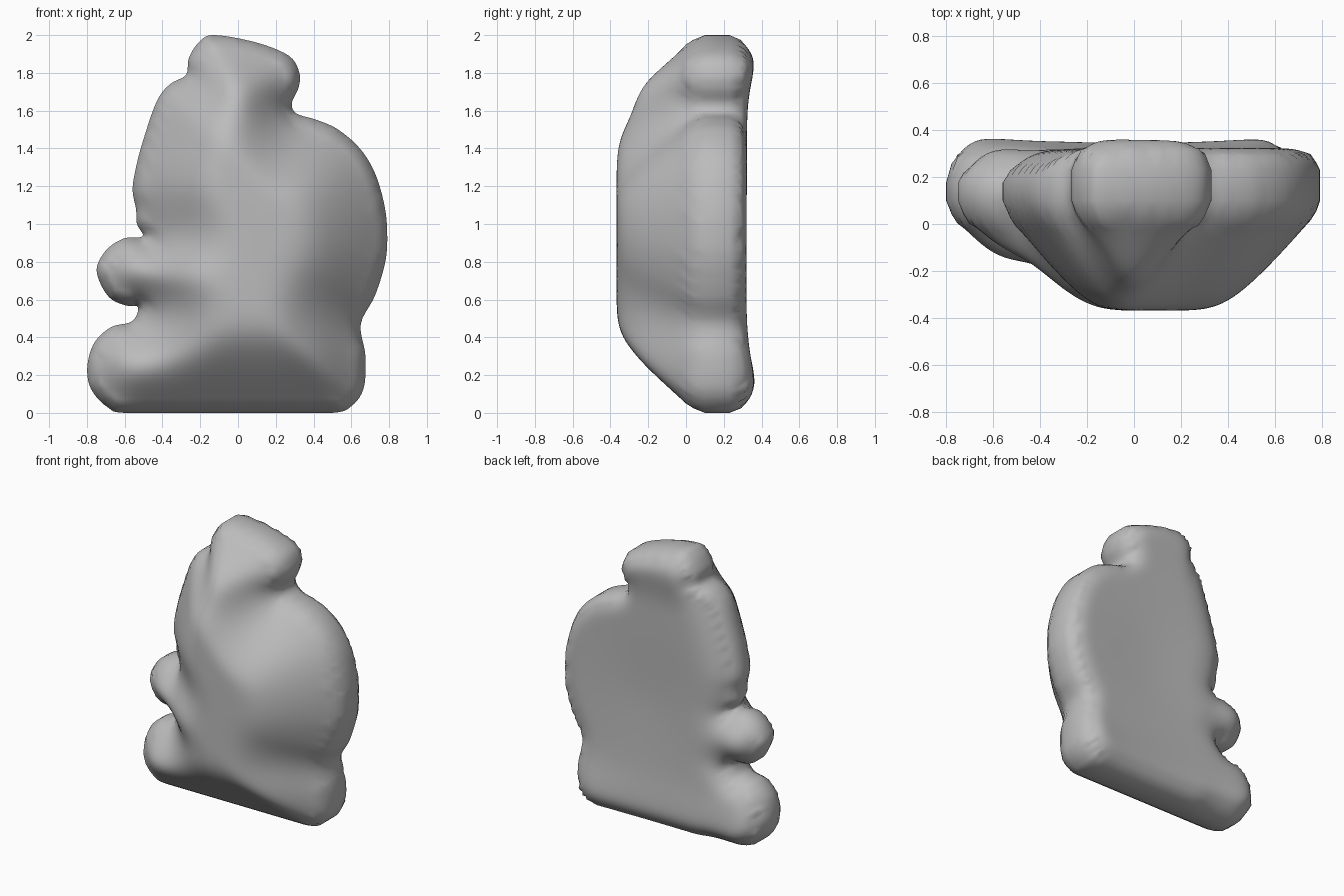
import bpy, bmesh, math
from mathutils import Vector, kdtree
from mathutils.geometry import delaunay_2d_cdt

if "Cube" in bpy.data.objects:
    bpy.data.objects.remove(bpy.data.objects["Cube"])

# Outline of the seated figure in x, z (counter-clockwise from the base)
OUTLINE = [
    (-.6, 0), (-.2, 0), (.2, 0), (.5, 0), (.6, .035), (.665, .13), (.675, .3), (.65, .47),
    (.725, .62), (.78, .8), (.79, .95), (.775, 1.1), (.725, 1.27), (.645, 1.4), (.53, 1.5),
    (.42, 1.55), (.31, 1.585), (.285, 1.64), (.32, 1.72), (.325, 1.8), (.27, 1.89), (.1, 1.96),
    (-.12, 2.0), (-.2, 1.97), (-.26, 1.88), (-.275, 1.79), (-.36, 1.74), (-.43, 1.65),
    (-.5, 1.45), (-.54, 1.3), (-.558, 1.18), (-.54, 1.08), (-.535, 1.0), (-.505, .935),
    (-.6, .925), (-.69, .87), (-.745, .78), (-.735, .7), (-.68, .61), (-.6, .57), (-.53, .56),
    (-.56, .485), (-.67, .455), (-.755, .38), (-.793, .28), (-.795, .18), (-.762, .1), (-.69, .03)]

# Depth as a function of the distance inward from the outline
FRONT = [(0, .10), (.012, .06), (.05, 0), (.1, -.055), (.2, -.165), (.3, -.265),
         (.4, -.345), (.46, -.363), (.56, -.37)]
BACK = [(0, .23), (.03, .29), (.06, .313), (.1, .325)]

# Fuller places on the front: x, z, radius, depth
SWELLS = [(.02, 1.42, .24, .055), (0, 1.7, .14, .035), (-.5, .76, .16, .04),
          (-.28, .74, .15, .055), (-.35, 1.25, .25, .025), (-.22, 1.7, .12, .05),
          (.16, 1.62, .13, .03), (.45, .38, .12, .025)]


def lookup(table, d):
    for (a, ya), (b, yb) in zip(table, table[1:]):
        if d <= b:
            return ya + (yb - ya) * (d - a) / (b - a)
    return table[-1][1]


def spline(points, steps):
    """Closed smooth curve through the points, kept above the ground."""
    out, n = [], len(points)
    for i in range(n):
        p = [Vector(points[(i + k) % n]) for k in (-1, 0, 1, 2)]
        for s in range(steps):
            t = s / steps
            q = 0.5 * (2 * p[1] + (p[2] - p[0]) * t
                       + (2 * p[0] - 5 * p[1] + 4 * p[2] - p[3]) * t * t
                       + (3 * p[1] - p[0] - 3 * p[2] + p[3]) * t ** 3)
            out.append(Vector((q.x, max(q.y, 0))))
    return out


def bump(x, z, cx, cz, r):
    return math.exp(-((x - cx) ** 2 + (z - cz) ** 2) / (r * r))


def ramp(v, a, b):
    t = min(1, max(0, (v - a) / (b - a)))
    return t * t * (3 - 2 * t)


rim = spline(OUTLINE, 5)
dense = spline(OUTLINE, 40)
tree = kdtree.KDTree(len(dense))
for i, p in enumerate(dense):
    tree.insert((p.x, p.y, 0), i)
tree.balance()


def edge_distance(p):
    return tree.find((p.x, p.y, 0))[2]


# Fill the outline with an even grid of points
STEP = .025
points = list(rim)
for i in range(65):
    for j in range(81):
        p = Vector((-.8 + i * STEP, j * STEP))
        if edge_distance(p) > .011:
            points.append(p)
flat, _, tris, *_ = delaunay_2d_cdt(points, [], [list(range(len(rim)))], 1, 1e-5)
used = sorted({i for t in tris for i in t})
dist = {i: edge_distance(flat[i]) for i in used}

front, back = {}, {}
for i in used:
    x, z = flat[i]
    d = dist[i]
    # Front: sloping sides rising to a broad chest, fuller at the neck and arm
    full = sum(h * bump(x, z, cx, cz, r) for cx, cz, r, h in SWELLS)
    front[i] = max(-.368, lookup(FRONT, d) - full * min(1, d / .2))
    # Back: nearly flat, with a wide soft bevel behind the left side and arm
    left = ramp(-x, .12, .25) * ramp(z, .45, .55) * (1 - ramp(z, 1.65, 1.8))
    foot = (.022 + .07 * min(x * x, .36)) * math.exp(-((z - .12) / .2) ** 2)
    head = .038 * math.exp(-((z - 1.86) / .15) ** 2)
    arm = .02 * bump(x, z, -.6, .75, .12)
    hollow = .022 * bump(x, z, .1, .9, .42) * min(1, d / .2)
    rounding = .055 * ramp(-x, .25, .45) * math.exp(-d / .05)
    back[i] = (lookup(BACK, d * (1 - .6 * left)) - hollow - rounding
               + (foot + head + arm) * min(1, d / .06))

# Soften the ridges where slopes meet
near = {i: set() for i in used}
for a, b, c in tris:
    near[a] |= {b, c}
    near[b] |= {a, c}
    near[c] |= {a, b}
for depth, limit, rounds in ((front, .06, 16), (back, .04, 8)):
    for _ in range(rounds):
        old = dict(depth)
        for i in used:
            if dist[i] > limit:
                depth[i] = .4 * old[i] + .6 * sum(old[k] for k in near[i]) / len(near[i])

# Build front and back skins joined by the rim wall
bm = bmesh.new()
fv = {i: bm.verts.new((flat[i].x, front[i], flat[i].y)) for i in used}
bv = {i: bm.verts.new((flat[i].x, back[i], flat[i].y)) for i in used}
for t in tris:
    bm.faces.new([fv[i] for i in t])
    bm.faces.new([bv[i] for i in reversed(t)])
index = {v: i for i, v in fv.items()}
for e in [e for e in bm.edges if e.is_boundary and e.verts[0] in index]:
    a, b = (index[v] for v in e.verts)
    bm.faces.new((fv[a], fv[b], bv[b], bv[a]))
bmesh.ops.recalc_face_normals(bm, faces=bm.faces)
mesh = bpy.data.meshes.new("seated_figure")
bm.to_mesh(mesh)
bm.free()

grey = bpy.data.materials.new("stone_grey")
grey.diffuse_color = (.5, .5, .5, 1)
grey.use_nodes = True
grey.node_tree.nodes["Principled BSDF"].inputs["Base Color"].default_value = grey.diffuse_color
mesh.materials.append(grey)
figure = bpy.data.objects.new("seated_figure", mesh)
bpy.context.collection.objects.link(figure)
mesh.shade_smooth()
